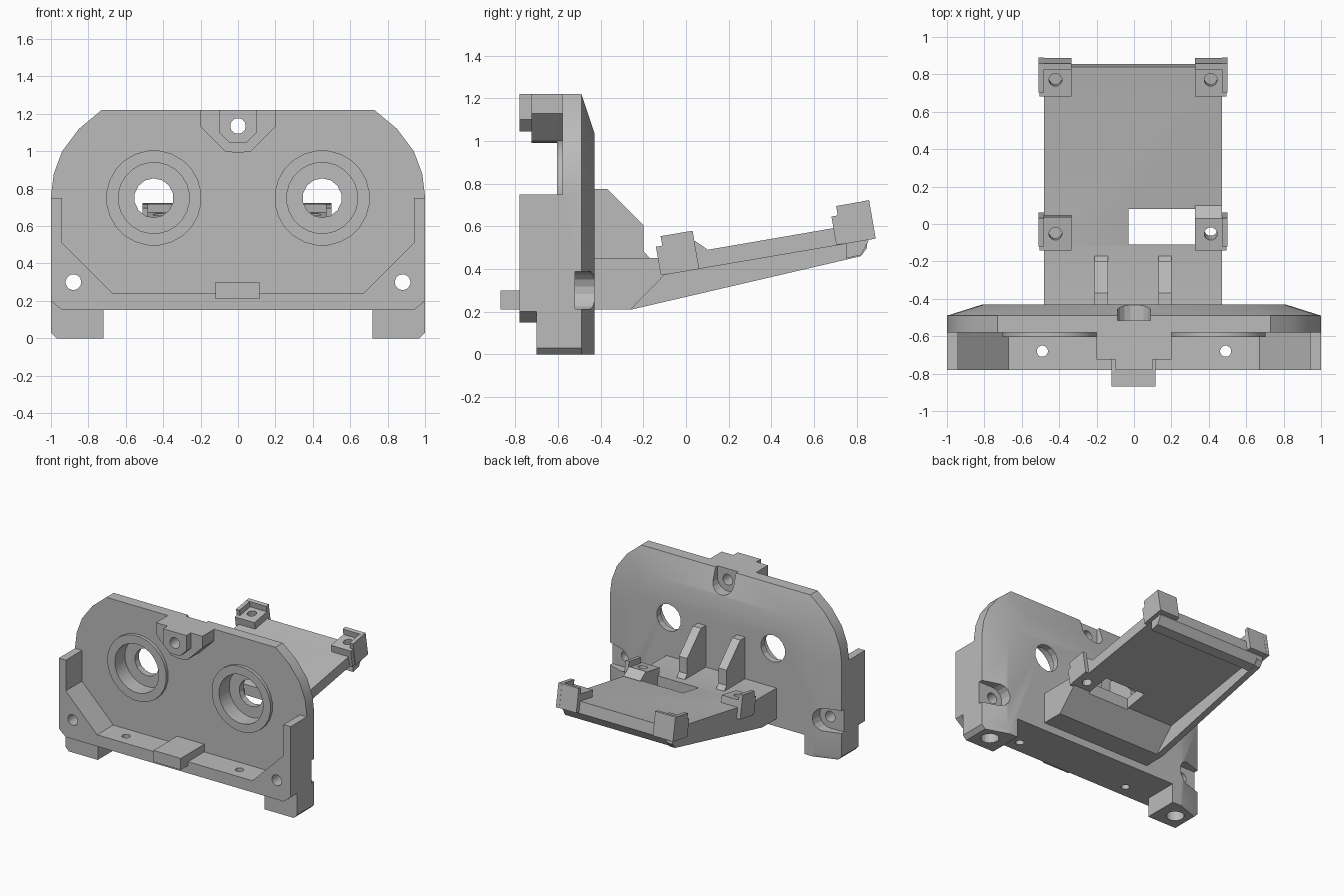
import bpy, bmesh, math
from mathutils import Matrix, Vector

if "Cube" in bpy.data.objects:
    bpy.data.objects.remove(bpy.data.objects["Cube"])

grey = bpy.data.materials.new("plain_grey")
grey.use_nodes = True
grey.diffuse_color = (0.5, 0.5, 0.5, 1)
grey.node_tree.nodes["Principled BSDF"].inputs["Base Color"].default_value = (0.5, 0.5, 0.5, 1)

PLACE = {"X": lambda p, d: (d, p[0], p[1]),
         "Y": lambda p, d: (p[0], d, p[1]),
         "Z": lambda p, d: (p[0], p[1], d)}


def prism(name, profile, axis, start, end, end_profile=None):
    """Extrude a closed profile along an axis, optionally lofting to a second one."""
    bm = bmesh.new()
    first = [bm.verts.new(PLACE[axis](p, start)) for p in profile]
    last = [bm.verts.new(PLACE[axis](p, end)) for p in end_profile or profile]
    bm.faces.new(first)
    bm.faces.new(last[::-1])
    n = len(first)
    for i in range(n):
        j = (i + 1) % n
        bm.faces.new((first[j], first[i], last[i], last[j]))
    bmesh.ops.recalc_face_normals(bm, faces=bm.faces)
    mesh = bpy.data.meshes.new(name)
    bm.to_mesh(mesh)
    bm.free()
    mesh.materials.append(grey)
    obj = bpy.data.objects.new(name, mesh)
    bpy.context.collection.objects.link(obj)
    return obj


def rect(a0, a1, b0, b1):
    return [(a0, b0), (a1, b0), (a1, b1), (a0, b1)]


def circle(a, b, r, n=16):
    return [(a + r * math.cos(2 * math.pi * (i + 0.5) / n),
             b + r * math.sin(2 * math.pi * (i + 0.5) / n)) for i in range(n)]


def mirrored(half):
    """Complete a symmetric profile from its right half, listed bottom to top."""
    return half + [(-a, b) for a, b in reversed(half)]


def apply_boolean(target, tool, operation="DIFFERENCE"):
    mod = target.modifiers.new("cut", "BOOLEAN")
    mod.operation, mod.object, mod.solver = operation, tool, "EXACT"
    bpy.context.view_layer.objects.active = target
    bpy.ops.object.modifier_apply(modifier=mod.name)
    bpy.data.objects.remove(tool)


parts = []

# Face plate with rounded shoulders and a sloped back rim
low = [(0.72, 0.15), (0.72, 0)]
rim = low + [(0.97, 0), (1, 0.03), (1, 0.76), (0.985, 0.88), (0.94, 1.0), (0.85, 1.12), (0.73, 1.22)]
back = low + [(0.79, 0), (0.81, 0.03), (0.81, 0.7), (0.8, 0.79), (0.76, 0.88), (0.7, 0.97), (0.62, 1.04)]
plate = prism("face_plate", mirrored(rim), "Y", -0.58, -0.49)
apply_boolean(plate, prism("rim", mirrored(rim), "Y", -0.49, -0.43, mirrored(back)), "UNION")

# Shallow front tray walls
tray = mirrored([(0.94, 0.15), (1, 0.2), (1, 0.75), (0.94, 0.75), (0.94, 0.51), (0.67, 0.24)])
apply_boolean(plate, prism("tray", tray, "Y", -0.78, -0.57), "UNION")

# Feet and lens rings
for s in (-1, 1):
    foot = [(s * x, z) for x, z in ((0.72, 0), (0.97, 0), (1, 0.03), (1, 0.25), (0.72, 0.2))]
    apply_boolean(plate, prism("foot", foot, "Y", -0.7, -0.55), "UNION")
    apply_boolean(plate, prism("ring", circle(s * 0.45, 0.75, 0.255, 24), "Y", -0.605, -0.55), "UNION")

# Top bracket and front tab
bracket = mirrored([(0.07, 1.0), (0.2, 1.13), (0.2, 1.22)])
bracket.append((0, 0.99))
nose = mirrored([(0.045, 1.045), (0.1, 1.1), (0.1, 1.22)])
apply_boolean(plate, prism("bracket", bracket, "Y", -0.725, -0.55), "UNION")
apply_boolean(plate, prism("nose", nose, "Y", -0.78, -0.7), "UNION")
apply_boolean(plate, prism("tab", rect(-0.12, 0.115, 0.21, 0.3), "Y", -0.87, -0.57), "UNION")

# Lens bores, screw holes and their open recesses
for s in (-1, 1):
    cuts = [
        prism("bore", circle(s * 0.45, 0.75, 0.19, 24), "Y", -0.7, -0.48),
        prism("lens_hole", circle(s * 0.45, 0.75, 0.105, 14), "Y", -0.6, -0.3),
        prism("screw_hole", circle(s * 0.88, 0.3, 0.042), "Y", -0.9, -0.3),
        prism("recess", circle(s * 0.88, 0.3, 0.09), "Y", -0.52, -0.3),
        prism("recess_slot", rect(*sorted((s * 0.88, s * 1.1)), 0.2115, 0.3885), "Y", -0.52, -0.3),
        prism("drain_hole", circle(s * 0.49, -0.68, 0.03), "Z", 0.1, 0.3),
        prism("foot_hole", circle(s * 0.86, -0.57, 0.065), "Z", -0.1, 0.12),
    ]
    for cut in cuts:
        apply_boolean(plate, cut)
for cut in (prism("top_hole", circle(0, 1.135, 0.042), "Y", -0.9, -0.3),
            prism("top_recess", circle(0, 1.135, 0.09), "Y", -0.515, -0.3),
            prism("top_slot", rect(-0.088, 0.088, 1.135, 1.3), "Y", -0.515, -0.3)):
    apply_boolean(plate, cut)
parts.append(plate)

# Rear shelf: root block and sloping deck in one profile
shelf_side = [(-0.44, 0.21), (-0.26, 0.21), (-0.1, 0.373), (0.85, 0.535),
              (0.84, 0.617), (-0.12, 0.452), (-0.44, 0.45)]
shelf = prism("shelf", shelf_side, "X", -0.48, 0.47)

# Skirt along one edge and lip along the far end
skirt = [(-0.28, 0.21), (-0.255, 0.21), (0.82, 0.46), (0.85, 0.5), (0.84, 0.6), (-0.12, 0.44)]
apply_boolean(shelf, prism("skirt", skirt, "X", -0.48, -0.43), "UNION")
lip = [(0.75, 0.45), (0.82, 0.465), (0.855, 0.53), (0.84, 0.617), (0.75, 0.6)]
apply_boolean(shelf, prism("lip", lip, "X", -0.479, 0.469), "UNION")
apply_boolean(shelf, prism("window", rect(-0.03, 0.325, -0.11, 0.08), "Z", 0, 1))

# Corner mounts, laid out in the tilted frame of the deck
tilt = Matrix.Translation((0, 0.1, 0.49)) @ Matrix.Rotation(math.atan(0.172), 4, "X")
holes = []
for s in (-1, 1):
    shift = -0.005
    for front, u0, u1 in ((True, -0.235, -0.055), (False, 0.6, 0.785)):
        def span(a, b):
            return sorted((s * a + shift, s * b + shift))
        end = "front" if front else "rear"
        side = "left" if s > 0 else "right"
        name = f"{end}_{side}_mount"
        mount = prism(name, rect(*span(0.33, 0.5), u0, u1), "Z", -0.08, 0.055)
        walls = [prism("wall", rect(*span(0.475, 0.505), u0 + 0.03, u1 + 0.002), "Z", -0.082, 0.1)]
        if not front:
            walls.append(prism("end_wall", rect(*span(0.33, 0.504), u1 - 0.03, u1 + 0.001), "Z", -0.081, 0.101))
        for wall in walls:
            apply_boolean(mount, wall, "UNION")
        x, u = s * 0.415 + shift, u0 + 0.09
        apply_boolean(mount, prism("hole", circle(x, u, 0.035, 12), "Z", -0.2, 0.2))
        mount.data.transform(tilt)
        hole = prism("deck_hole", circle(x, u, 0.035, 12), "Z", -0.3, 0.2)
        hole.data.transform(tilt)
        if front and s > 0:
            holes.append(hole)
        else:
            bpy.data.objects.remove(hole)
        parts.append(mount)
for hole in holes:
    apply_boolean(shelf, hole)
parts.append(shelf)

# Gusset beside the window
parts.append(prism("gusset", [(0.03, 0.44), (0.1, 0.47), (0.1, 0.492), (0.03, 0.54)], "X", 0.325, 0.47))

# Two upright ribs bracing the shelf against the plate
rib_side = [(-0.44, 0.44), (-0.16, 0.44), (-0.2, 0.485), (-0.2, 0.605), (-0.37, 0.775), (-0.44, 0.775)]
for side, x in (("left", 0.165), ("right", -0.175)):
    parts.append(prism(f"{side}_rib", rib_side, "X", x - 0.035, x + 0.035))

# Smooth the shallow curves and keep the edges crisp
bpy.ops.object.select_all(action="DESELECT")
for obj in parts:
    obj.select_set(True)
bpy.context.view_layer.objects.active = plate
bpy.ops.object.shade_smooth_by_angle(angle=math.radians(20))
